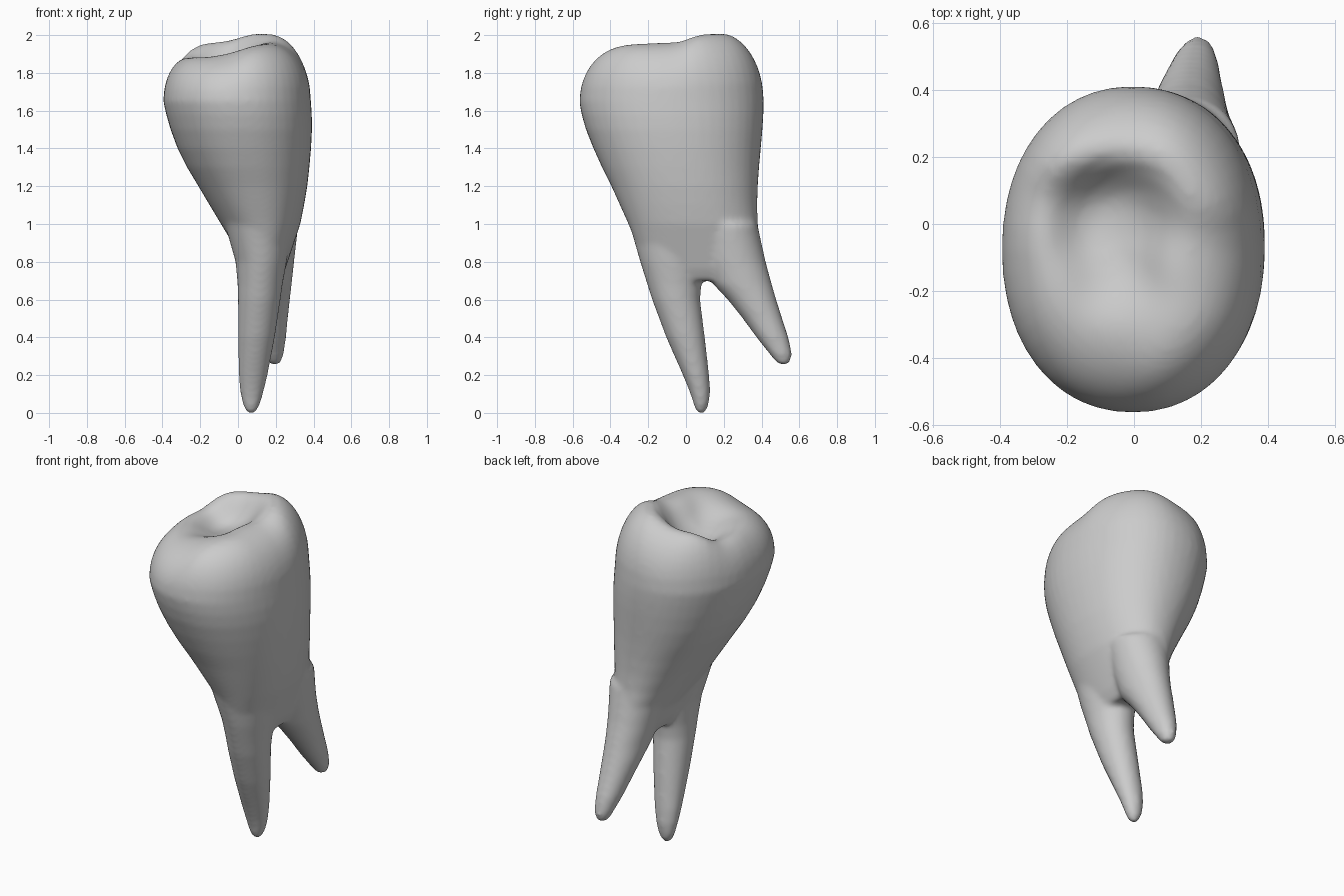
import bpy, bmesh
from math import cos, sin, pi, exp, copysign

N = 48
bm = bmesh.new()


def ring(x0, x1, y0, y1, power=2.0):
    """Horizontal rounded outline filling the given x and y bounds."""
    pts = []
    for i in range(N):
        c, s = cos(2 * pi * i / N), sin(2 * pi * i / N)
        u = copysign(abs(c) ** (2 / power), c)
        v = copysign(abs(s) ** (2 / power), s)
        pts.append(((x0 + x1) / 2 + u * (x1 - x0) / 2,
                    (y0 + y1) / 2 + v * (y1 - y0) / 2))
    return pts


def loft(rings):
    """Skin a stack of rings from bottom to top and close both ends."""
    vr = [[bm.verts.new(p) for p in r] for r in rings]
    for a, b in zip(vr, vr[1:]):
        for i in range(N):
            j = (i + 1) % N
            bm.faces.new((a[i], a[j], b[j], b[i]))
    for r, rev in ((vr[0], True), (vr[-1], False)):
        c = bm.verts.new([sum(v.co[k] for v in r) / N for k in range(3)])
        for i in range(N):
            j = (i + 1) % N
            bm.faces.new((r[j], r[i], c) if rev else (r[i], r[j], c))


def stack(sections, power=2.0):
    return [[(x, y, z) for x, y in ring(x0, x1, y0, y1, power)]
            for z, x0, x1, y0, y1 in sections]


# crown and trunk: z, x min, x max, y min, y max
body = [(0.70, 0.06, 0.22, -0.14, 0.32), (0.76, 0.03, 0.25, -0.19, 0.38),
        (0.85, 0.0, 0.28, -0.245, 0.40), (1.0, -0.09, 0.33, -0.305, 0.38),
        (1.1, -0.15, 0.35, -0.35, 0.377), (1.2, -0.21, 0.367, -0.395, 0.38),
        (1.3, -0.27, 0.378, -0.445, 0.387), (1.4, -0.32, 0.387, -0.49, 0.396),
        (1.5, -0.357, 0.392, -0.53, 0.405), (1.58, -0.38, 0.391, -0.553, 0.41),
        (1.65, -0.396, 0.386, -0.565, 0.412)]
rings = stack(body, 2.15)

# chewing surface: cusps, ridges and the central pit
ZB, CX, CY = 1.65, -0.005, -0.076
marks = [(.17, .12, 2.015), (.1, .28, 1.975), (.16, -.1, 1.965), (.12, -.36, 1.95),
         (0, -.3, 1.915), (-.13, -.37, 1.87), (-.26, -.2, 1.88), (-.3, .02, 1.88),
         (-.22, .22, 1.935), (-.05, .28, 1.945), (-.13, .03, 1.78), (0, .03, 1.86),
         (-.08, -.15, 1.84)]


def dome(s):
    return max(0.0, 1 - s ** 3.6) ** 0.5


def height(x, y):
    top = bottom = 1e-12
    for mx, my, mz in marks:
        s = (((mx - CX) / .39) ** 2 + ((my - CY) / .488) ** 2) ** 0.5
        w = exp(-((x - mx) ** 2 + (y - my) ** 2) / (2 * 0.085 ** 2))
        top += w * (ZB + (mz - ZB) / dome(min(s, 0.82)))
        bottom += w
    return top / bottom


outline = rings[-1]
for s in (.985, .96, .93, .89, .84, .78, .71, .63, .54, .45, .36, .27, .18, .09):
    r = []
    for px, py, _ in outline:
        x, y = CX + (px - CX) * s, CY + (py - CY) * s
        r.append((x, y, ZB + (height(x, y) - ZB) * dome(s)))
    rings.append(r)
loft(rings)

# long front root
loft(stack([(0.0, 0.052, 0.088, 0.06, 0.10), (0.02, 0.035, 0.105, 0.047, 0.113),
            (0.06, 0.021, 0.122, 0.036, 0.124), (0.12, 0.01, 0.138, 0.016, 0.128),
            (0.2, 0.003, 0.157, -0.017, 0.123), (0.4, 0.0, 0.195, -0.105, 0.10),
            (0.6, 0.0, 0.225, -0.18, 0.075), (0.68, -0.002, 0.236, -0.205, 0.082),
            (0.8, -0.013, 0.258, -0.243, 0.11), (1.0, -0.07, 0.29, -0.30, 0.15)]))

# short back root
loft(stack([(0.253, 0.18, 0.212, 0.50, 0.535), (0.27, 0.157, 0.228, 0.475, 0.552),
            (0.31, 0.14, 0.242, 0.443, 0.562), (0.4, 0.11, 0.255, 0.372, 0.543),
            (0.5, 0.085, 0.264, 0.30, 0.51), (0.6, 0.06, 0.275, 0.22, 0.478),
            (0.68, 0.045, 0.284, 0.145, 0.455), (0.8, 0.02, 0.297, 0.09, 0.422),
            (1.0, -0.02, 0.32, 0.05, 0.378)]))

bmesh.ops.recalc_face_normals(bm, faces=bm.faces)
me = bpy.data.meshes.new("tooth")
bm.to_mesh(me)
bm.free()
tooth = bpy.data.objects.new("tooth", me)
bpy.context.collection.objects.link(tooth)

# fuse crown and roots into one smooth skin
m = tooth.modifiers.new("fuse", 'REMESH')
m.mode = 'VOXEL'
m.voxel_size = 0.014
m.use_smooth_shade = True
m = tooth.modifiers.new("soften", 'SMOOTH')
m.factor = 0.5
m.iterations = 10
for p in me.polygons:
    p.use_smooth = True
